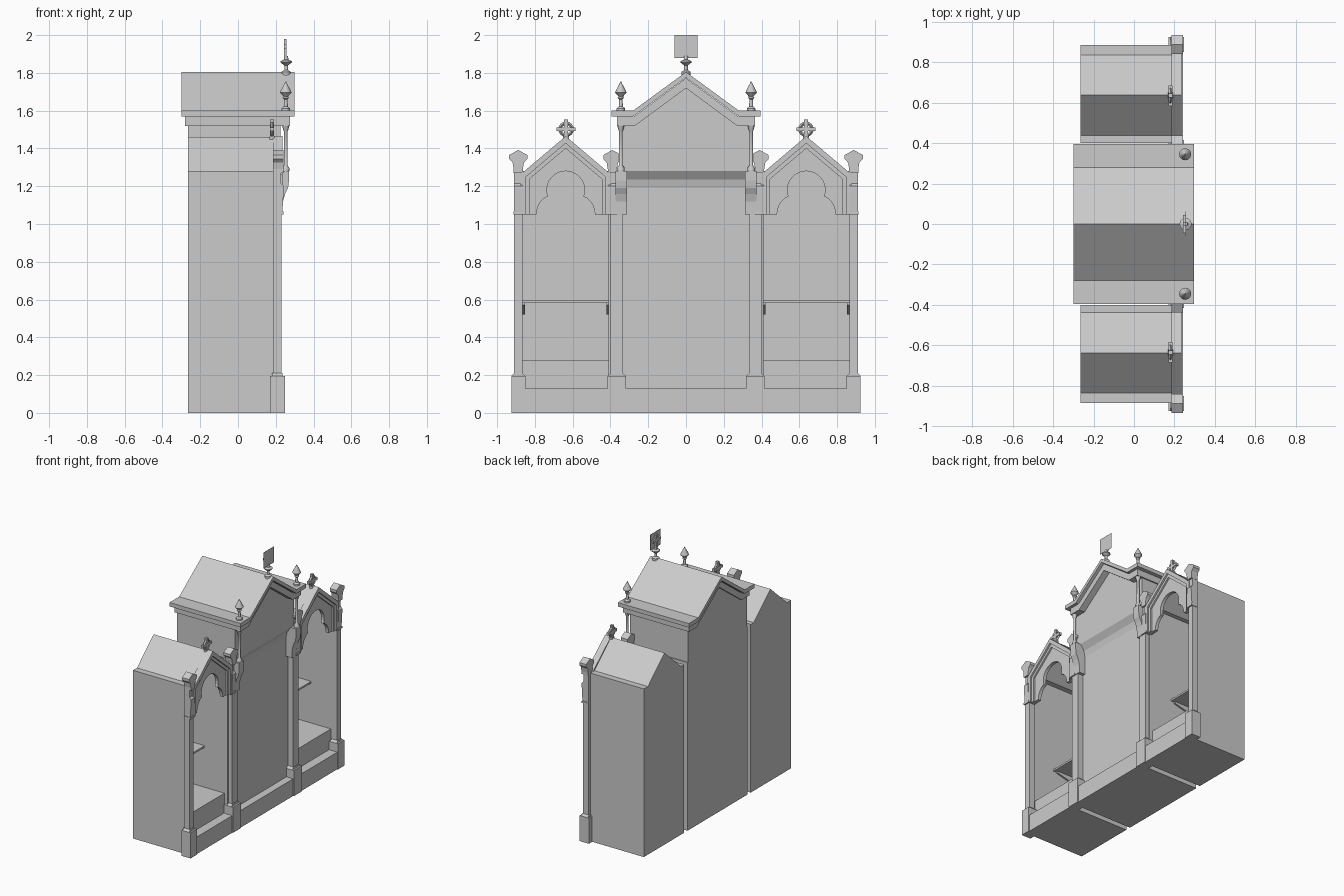
import bpy, bmesh, math
from math import sin, cos, pi, radians

if "Cube" in bpy.data.objects:
    bpy.data.objects.remove(bpy.data.objects["Cube"])


def finish(bm, name):
    bmesh.ops.recalc_face_normals(bm, faces=bm.faces)
    me = bpy.data.meshes.new(name)
    bm.to_mesh(me)
    bm.free()
    ob = bpy.data.objects.new(name, me)
    bpy.context.scene.collection.objects.link(ob)
    return ob


def prism(name, pts, a, b, axis='x'):
    """Extrude a profile: (y, z) points along x, or (x, z) points along y."""
    bm = bmesh.new()
    def place(p, t):
        return (t, p[0], p[1]) if axis == 'x' else (p[0], t, p[1])
    lo = [bm.verts.new(place(p, a)) for p in pts]
    hi = [bm.verts.new(place(p, b)) for p in pts]
    bm.faces.new(lo)
    bm.faces.new(hi)
    n = len(pts)
    for i in range(n):
        j = (i + 1) % n
        bm.faces.new((lo[i], lo[j], hi[j], hi[i]))
    return finish(bm, name)


def box(name, x, y, z):
    return prism(name, [(y[0], z[0]), (y[1], z[0]), (y[1], z[1]), (y[0], z[1])], x[0], x[1])


def lathe(name, prof, x, y, n=12):
    """Turn an (r, z) profile about a vertical axis."""
    bm = bmesh.new()
    rings = [[bm.verts.new((x + r * cos(2 * pi * k / n), y + r * sin(2 * pi * k / n), z))
              for k in range(n)] for r, z in prof]
    for a, b in zip(rings, rings[1:]):
        for k in range(n):
            bm.faces.new((a[k], a[(k + 1) % n], b[(k + 1) % n], b[k]))
    bm.faces.new(rings[0])
    bm.faces.new(rings[-1])
    ob = finish(bm, name)
    bpy.ops.object.select_all(action='DESELECT')
    ob.select_set(True)
    bpy.context.view_layer.objects.active = ob
    bpy.ops.object.shade_smooth_by_angle(angle=radians(35))
    return ob


def mirrored(half):
    """Complete a left-to-right half path whose last point lies on the axis."""
    return half + [(-y, z) for y, z in half[-2::-1]]


def band(name, top, drop, x0, x1):
    return prism(name, top + [(y, z - drop) for y, z in top[::-1]], x0, x1)


# Centre bay: lower wall with a faceted cove, then the gabled upper wall
prism("centre_lower_body", [(-.265, 0), (.185, 0), (.185, 1.19), (.195, 1.235), (.225, 1.28), (-.265, 1.28)],
      -.36, .36, 'y')
prism("centre_upper_body", [(-.355, 1.28)] + mirrored([(-.355, 1.53), (-.27, 1.53), (0, 1.73)])
      + [(.355, 1.28)], -.265, .225)

# Centre cornice and roof
band("cornice_lower", mirrored([(-.365, 1.573), (-.27, 1.573), (0, 1.772)]), .053, -.28, .275)
band("roof_slab", mirrored([(-.395, 1.6), (-.28, 1.6), (0, 1.805)]), .03, -.3, .298)

# Ridge finial with a cross and square plate
lathe("ridge_finial", [(.025, 1.785), (.025, 1.805), (.01, 1.815), (.01, 1.84), (.03, 1.855), (.03, 1.862),
                       (.012, 1.87), (.01, 1.89)], .255, 0)
box("finial_plate", (.256, .258), (-.06, .062), (1.88, 2.0))
box("finial_cross_upright", (.243, .256), (-.01, .01), (1.88, 1.98))
box("finial_cross_arm", (.243, .256), (-.045, .045), (1.93, 1.95))

# Front sill
box("front_sill", (.172, .242), (-.92, .92), (0, .13))

# Trefoil arch outline, relative to the booth centre
side_lobe = [(.07 + .085 * cos(t), 1.05 + .1 * sin(t)) for t in [radians(14 * i) for i in range(6)]]
top_lobe = [(.1 * cos(t), 1.18 + .1 * sin(t)) for t in [radians(-20 + i * 220 / 18) for i in range(19)]]
trefoil = side_lobe + top_lobe + [(-y, z) for y, z in side_lobe[::-1]]

for s, side in ((-1, "left"), (1, "right")):
    C = .637

    def at(pts):
        return [(s * (C + y), z) for y, z in pts]

    def sbox(name, x, y, z):
        return box(f"{side}_{name}", x, (s * y[0], s * y[1]), z)

    # Booth shell: side walls and roof as one band, plus back and floor
    outer = [(-.237, 0), (-.237, 1.28), (-.2, 1.28), (0, 1.46), (.2, 1.28), (.248, 1.28), (.248, 0)]
    inner = [(.235, 0), (.235, 1.265), (.195, 1.265), (0, 1.44), (-.195, 1.265), (-.228, 1.265), (-.228, 0)]
    prism(f"{side}_booth_shell", at(outer + inner), -.265, .2)
    prism(f"{side}_booth_back", at(outer), -.265, -.25)
    sbox("booth_floor", (-.25, .18), (.405, .88), (0, .05))

    # Bench, shelf and shelf brackets
    sbox("bench", (-.25, .172), (.407, .873), (.05, .28))
    sbox("shelf", (-.25, .005), (.407, .873), (.583, .597))
    for y in (.409, .852):
        prism(f"{side}_shelf_bracket", [(-.25, .52), (-.22, .52), (-.02, .57), (-.02, .583), (-.25, .583)],
              s * y, s * (y + .013), 'y')

    # Trefoil gable panel and its stepped mouldings
    head = mirrored([(-.235, 1.05), (-.235, 1.25), (0, 1.45)])
    prism(f"{side}_arch_panel", at(head + trefoil), .185, .21)
    for i, (o, w, x1) in enumerate(((0, .028, .235), (.028, .02, .222))):
        a = mirrored([(-.24 + o, 1.05), (-.24 + o, 1.262 - o * .5), (0, 1.465 - o * 1.35)])
        b = mirrored([(-.24 + o + w, 1.05), (-.24 + o + w, 1.262 - (o + w) * .5),
                      (0, 1.465 - (o + w) * 1.35)])
        prism(f"{side}_gable_moulding_{i}", at(a + b[::-1]), .185, x1)

    # Wheel cross on the gable
    cy, cz, cx = s * .635, 1.502, .18
    sbox("gable_cross_upright", (cx - .01, cx + .01), (.625, .645), (1.45, 1.553))
    sbox("gable_cross_arm", (cx - .01, cx + .01), (.585, .685), (1.492, 1.512))
    bpy.ops.mesh.primitive_torus_add(location=(cx, cy, cz), rotation=(0, pi / 2, 0), major_radius=.032,
                                     minor_radius=.009, major_segments=16, minor_segments=4)
    bpy.context.object.name = f"{side}_gable_cross_ring"
    sbox("gable_cross_foot", (cx - .012, cx + .012), (.62, .65), (1.435, 1.463))

    # Posts with bases, chamfered at the top
    for part, y0, y1, b0, b1 in (("outer", .865, .91, .85, .925), ("inner", .335, .4, .318, .415)):
        sbox(f"{part}_post_base", (.17, .248), (b0, b1), (0, .195))
        prism(f"{side}_{part}_base_chamfer", [(s * b0, .195), (s * b1, .195), (s * y1, .21), (s * y0, .21)],
              .18, .235)
        sbox(f"{part}_post", (.185, .23), (y0, y1), (.2, 1.06))

    # Pinnacles: weathered shaft and flared gabled cap
    for part, c in (("outer", .888), ("inner", .39)):
        sbox(f"{part}_pinnacle_foot", (.185, .24), (c - .026, c + .026), (1.05, 1.065))
        prism(f"{side}_{part}_pinnacle_shaft", [(.185, 1.06), (.235, 1.06), (.242, 1.185), (.242, 1.2),
              (.228, 1.215), (.228, 1.285), (.185, 1.285)], s * (c - .022), s * (c + .022), 'y')
        cap = [(-.024, 1.27), (-.024, 1.29), (-.03, 1.325), (-.048, 1.345), (-.048, 1.365), (0, 1.392)]
        prism(f"{side}_{part}_pinnacle_cap", [(s * (c + y), z) for y, z in mirrored(cap)], .185, .242)

    # Corbel, colonnette and finial at the centre bay corner
    prism(f"{side}_corbel", [(.185, 1.05), (.235, 1.05), (.238, 1.12), (.25, 1.16), (.265, 1.19),
                             (.27, 1.23), (.27, 1.28), (.185, 1.28)], s * .313, s * .372, 'y')
    lathe(f"{side}_colonnette", [(.02, 1.28), (.02, 1.295), (.01, 1.31), (.009, 1.49), (.014, 1.5),
                                 (.02, 1.525)], .253, s * .345)
    lathe(f"{side}_corner_finial", [(.022, 1.6), (.022, 1.612), (.011, 1.622), (.009, 1.66), (.017, 1.668),
                                    (.012, 1.675), (.03, 1.695), (.027, 1.705), (.006, 1.745),
                                    (.002, 1.755)], .253, s * .345)
